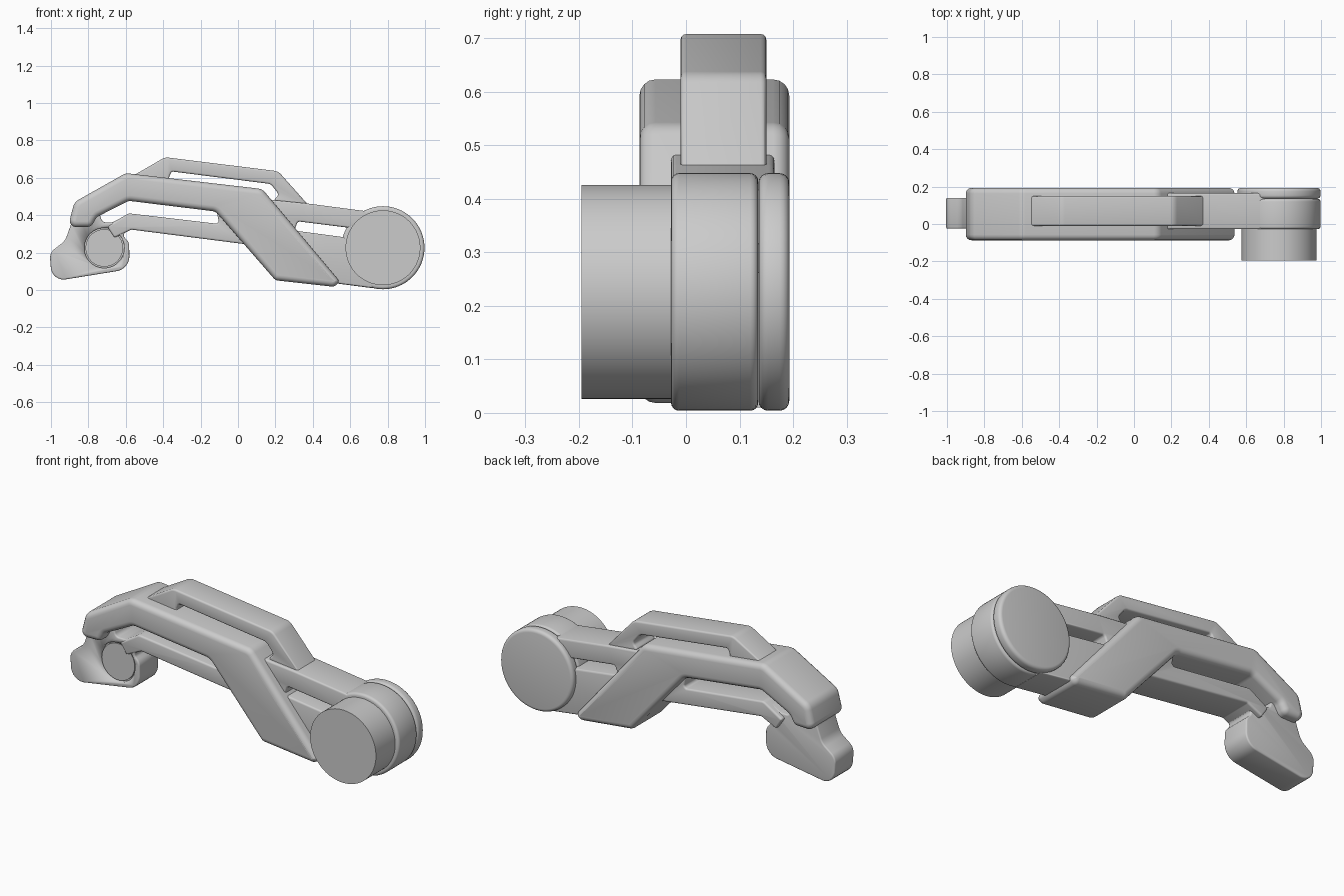
import bpy, bmesh
from math import tan, pi, cos, sin
from mathutils import Vector

if "Cube" in bpy.data.objects:
    bpy.data.objects.remove(bpy.data.objects["Cube"])


def rounded(pts, n=6):
    """Round every corner of an (x, z, radius) outline."""
    out = []
    for i, p in enumerate(pts):
        c = Vector(p[:2])
        a = Vector(pts[i - 1][:2]) - c
        b = Vector(pts[(i + 1) % len(pts)][:2]) - c
        if p[2] == 0:
            out.append(c)
            continue
        ang = a.angle(b)
        t = min(p[2] / tan(ang / 2), 0.48 * a.length, 0.48 * b.length)
        r = t * tan(ang / 2)
        s, e = c + a.normalized() * t, c + b.normalized() * t
        o = c + (a.normalized() + b.normalized()).normalized() * (t * t + r * r) ** 0.5
        for k in range(n + 1):
            d = ((s - o).lerp(e - o, k / n)).normalized()
            out.append(o + d * r)
    return out


def prism(name, outline, y0, y1, bevel=0.0, segs=4):
    """Extrude an x-z outline from y0 to y1 and round its two rims."""
    bm = bmesh.new()
    front = [bm.verts.new((p[0], y0, p[1])) for p in outline]
    back = [bm.verts.new((p[0], y1, p[1])) for p in outline]
    caps = [bm.faces.new(front), bm.faces.new(back[::-1])]
    for i in range(len(front)):
        bm.faces.new((front[i], front[i - 1], back[i - 1], back[i]))
    bmesh.ops.recalc_face_normals(bm, faces=bm.faces)
    if bevel:
        rim = [e for f in caps for e in f.edges]
        bmesh.ops.bevel(bm, geom=rim, offset=bevel, segments=segs, profile=0.5,
                        affect='EDGES', clamp_overlap=False)
    me = bpy.data.meshes.new(name)
    bm.to_mesh(me)
    bm.free()
    ob = bpy.data.objects.new(name, me)
    bpy.context.collection.objects.link(ob)
    bpy.ops.object.select_all(action='DESELECT')
    ob.select_set(True)
    bpy.context.view_layer.objects.active = ob
    bpy.ops.object.shade_smooth_by_angle(angle=pi / 5)
    return ob


def circle(x, z, r, n=64):
    return [(x + r * cos(2 * pi * i / n), z + r * sin(2 * pi * i / n)) for i in range(n)]


# Outer shell: bent bar running into the diagonal leg
prism("outer_shell", rounded([
    (-0.91, 0.335, .035), (-0.875, 0.47, .06), (-0.60, 0.625, .06), (0.13, 0.54, .06),
    (0.545, 0.045, .04), (0.515, 0.017, .035), (0.20, 0.052, .04), (-0.12, 0.42, .05),
    (-0.585, 0.477, .05), (-0.755, 0.39, .04), (-0.785, 0.338, .035)]),
    -0.087, 0.193, 0.03)

# Inner arm: lower beam, upper beam and the web between them
prism("inner_arm", rounded([
    (0.10, 0.49, .01), (0.36, 0.464, .02), (0.72, 0.417, 0), (0.72, 0.317, 0),
    (0.32, 0.367, .015), (0.30, 0.318, .015), (0.72, 0.262, 0), (0.72, 0.01, 0),
    (0.22, 0.075, .03), (0.04, 0.245, .03), (-0.57, 0.323, .02), (-0.66, 0.28, .01),
    (-0.70, 0.34, .01), (-0.585, 0.41, .04), (-0.10, 0.353, .015), (-0.11, 0.40, .01),
    (-0.12, 0.46, .01)]),
    -0.028, 0.165, 0.01, 3)

# Raised top frame with its open slot
prism("top_frame", rounded([
    (-0.58, 0.60, 0), (-0.39, 0.71, .06), (0.215, 0.635, .06), (0.38, 0.45, 0),
    (0.20, 0.46, .01), (0.195, 0.485, .01), (0.22, 0.51, .02), (0.175, 0.567, .04),
    (-0.355, 0.634, .014), (-0.37, 0.60, .014), (-0.345, 0.56, .01), (-0.50, 0.52, .01)]),
    -0.01, 0.15, 0.01, 3)

# Foot with a round boss on its front
foot = prism("foot", rounded([
    (-0.87, 0.43, .01), (-0.895, 0.345, .05), (-0.925, 0.262, .08), (-1.007, 0.20, .06),
    (-0.995, 0.045, .085), (-0.58, 0.112, .11), (-0.582, 0.255, .05), (-0.625, 0.30, .03),
    (-0.56, 0.33, .01), (-0.59, 0.405, .01), (-0.67, 0.362, .03), (-0.725, 0.362, .025),
    (-0.745, 0.42, .01)], 8),
    -0.025, 0.14, 0.008, 3)
cutter = prism("boss_cutter", circle(-0.715, 0.225, 0.107), -0.1, -0.003)
cutter.hide_render = True
cutter.hide_set(True)
mod = foot.modifiers.new("recess", 'BOOLEAN')
mod.object = cutter
mod.solver = 'EXACT'
prism("foot_boss", circle(-0.715, 0.225, 0.1), -0.019, 0.05)

# Hip joint: hub, rear cap and motor drum
prism("hub", circle(0.775, 0.226, 0.222, 80), -0.028, 0.135, 0.015)
prism("hub_cap", circle(0.775, 0.226, 0.222, 80), 0.1355, 0.193, 0.018)
prism("motor_drum", circle(0.775, 0.226, 0.2, 80), -0.195, 0.0)
